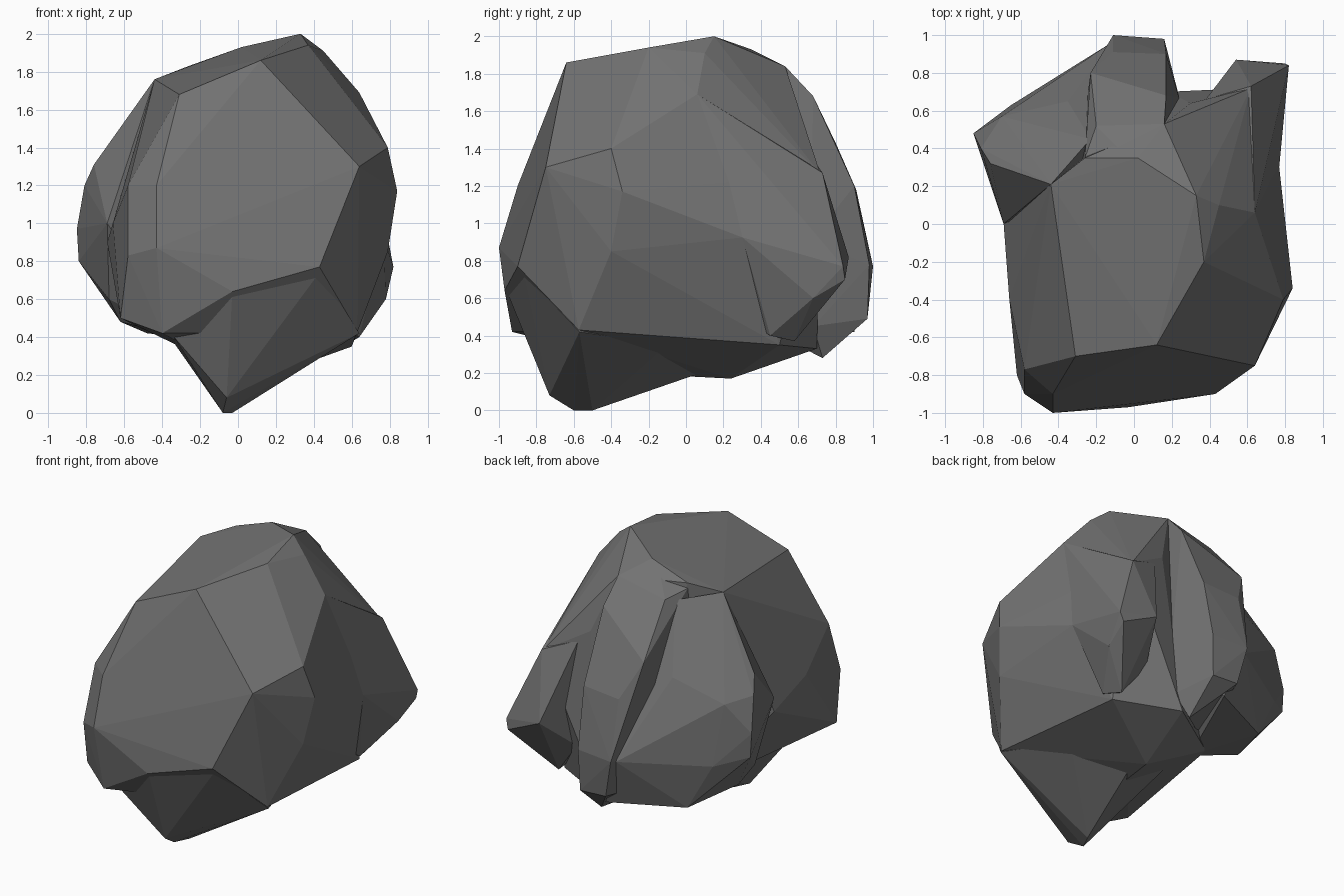
import bpy, bmesh
from math import radians

if "Cube" in bpy.data.objects:
    bpy.data.objects.remove(bpy.data.objects["Cube"])


def lobe(name, points):
    """Flat-faced convex chunk of rock spanning the given corner points."""
    bm = bmesh.new()
    for p in points:
        bm.verts.new(p)
    res = bmesh.ops.convex_hull(bm, input=bm.verts)
    loose = [g for g in set(res["geom_interior"] + res["geom_unused"])
             if isinstance(g, bmesh.types.BMVert)]
    bmesh.ops.delete(bm, geom=loose, context='VERTS')
    bmesh.ops.recalc_face_normals(bm, faces=bm.faces)
    mesh = bpy.data.meshes.new(name)
    bm.to_mesh(mesh)
    bm.free()
    ob = bpy.data.objects.new(name, mesh)
    bpy.context.collection.objects.link(ob)
    return ob


# main body: sloping front facet, top facet, right side, left side, back
rock = lobe("rock", [
    (-.43, -1, .87), (-.03, -.97, .64), (.43, -.9, .77), (.64, -.75, 1.3),
    (.12, -.64, 1.86), (-.31, -.7, 1.68), (-.43, -.9, 1.2),
    (-.44, .21, 1.76), (-.26, .35, 1.83), (.02, .35, 1.93), (.33, .15, 2),
    (.37, -.2, 1.94), (.45, .1, 1.91), (.64, .06, 1.69), (.16, .53, 1.84),
    (.79, -.4, 1.4), (.84, -.34, 1.17), (.79, -.4, .85), (.64, -.57, .43),
    (.77, .3, .92), (.6, .5, .35), (.62, .72, 1.26), (.3, .64, 1.45),
    (-.58, -.9, .83), (-.58, -.77, 1.2), (-.62, -.8, .5), (-.66, -.4, 1.0),
    (-.69, 0, .9), (.24, .66, .9), (.18, .7, .33), (-.35, .3, .41),
    (.05, 0, .18), (.1, .24, .17), (-.4, -.93, .42)])

# fin at the back, left of the cleft
fin = lobe("back_fin", [
    (.16, .53, 1.84), (-.2, .52, 1.76), (-.23, .8, 1.43), (-.11, .91, 1.18),
    (-.11, 1, .77), (.16, .98, .78), (.17, .9, 1.2), (.17, .68, 1.68),
    (.15, .97, .49), (-.05, .97, .5), (.23, .68, .45), (.15, .73, .28),
    (.02, .3, 1.93), (-.26, .34, 1.8), (-.3, .3, .5), (.24, .67, .9)])

# left shoulder sloping down from the fin
shoulder = lobe("left_shoulder", [
    (-.85, .48, .97), (-.84, .48, .8), (-.76, .32, 1.31), (-.81, .4, 1.2),
    (-.7, .57, 1.17), (-.35, .65, 1.3), (-.35, .8, .85), (-.65, .63, .74),
    (-.48, .67, .42), (-.62, .3, .48), (-.68, .2, .6), (-.44, .21, 1.76),
    (-.23, .45, 1.74), (-.12, .96, .76), (0, .9, .42), (0, .3, 1),
    (-.69, 0, 1), (-.3, .2, .4)])

# spur at the back, right of the cleft
spur = lobe("right_spur", [
    (.54, .87, .82), (.8, .85, .7), (.82, .84, .77), (.62, .73, 1.27),
    (.78, .68, .6), (.59, .58, .37), (.42, .62, .6), (.38, .66, 1.37),
    (.77, .3, .93), (.64, .06, 1.69), (.5, .3, .5), (.64, .45, .4)])

# pointed keel underneath
keel = lobe("keel", [
    (-.08, -.6, 0), (-.03, -.5, 0), (-.06, -.73, .08), (-.35, -.85, .42),
    (-.03, -.96, .64), (.43, -.87, .74), (.64, -.57, .42), (.1, .05, .19),
    (.45, -.1, .35), (-.2, .1, .33), (-.38, -.5, .43), (.1, -.5, .9)])

# fuse the chunks into one rock
parts = (fin, shoulder, spur, keel)
for part in parts:
    mod = rock.modifiers.new("fuse", 'BOOLEAN')
    mod.operation = 'UNION'
    mod.solver = 'EXACT'
    mod.object = part
bpy.context.view_layer.update()
fused = bpy.data.meshes.new_from_object(
    rock.evaluated_get(bpy.context.evaluated_depsgraph_get()))
rock.modifiers.clear()
rock.data = fused
for part in parts:
    bpy.data.objects.remove(part)

# merge slivers and keep the facets flat
bm = bmesh.new()
bm.from_mesh(fused)
bmesh.ops.remove_doubles(bm, verts=bm.verts, dist=.012)
bmesh.ops.dissolve_limit(bm, angle_limit=radians(2), verts=bm.verts, edges=bm.edges)
for f in bm.faces:
    f.smooth = False
bm.to_mesh(fused)
bm.free()

# dark stone
stone = bpy.data.materials.new("dark_stone")
stone.diffuse_color = (.17, .17, .17, 1)
stone.use_nodes = True
stone.node_tree.nodes["Principled BSDF"].inputs["Base Color"].default_value = stone.diffuse_color
fused.materials.clear()
fused.materials.append(stone)
